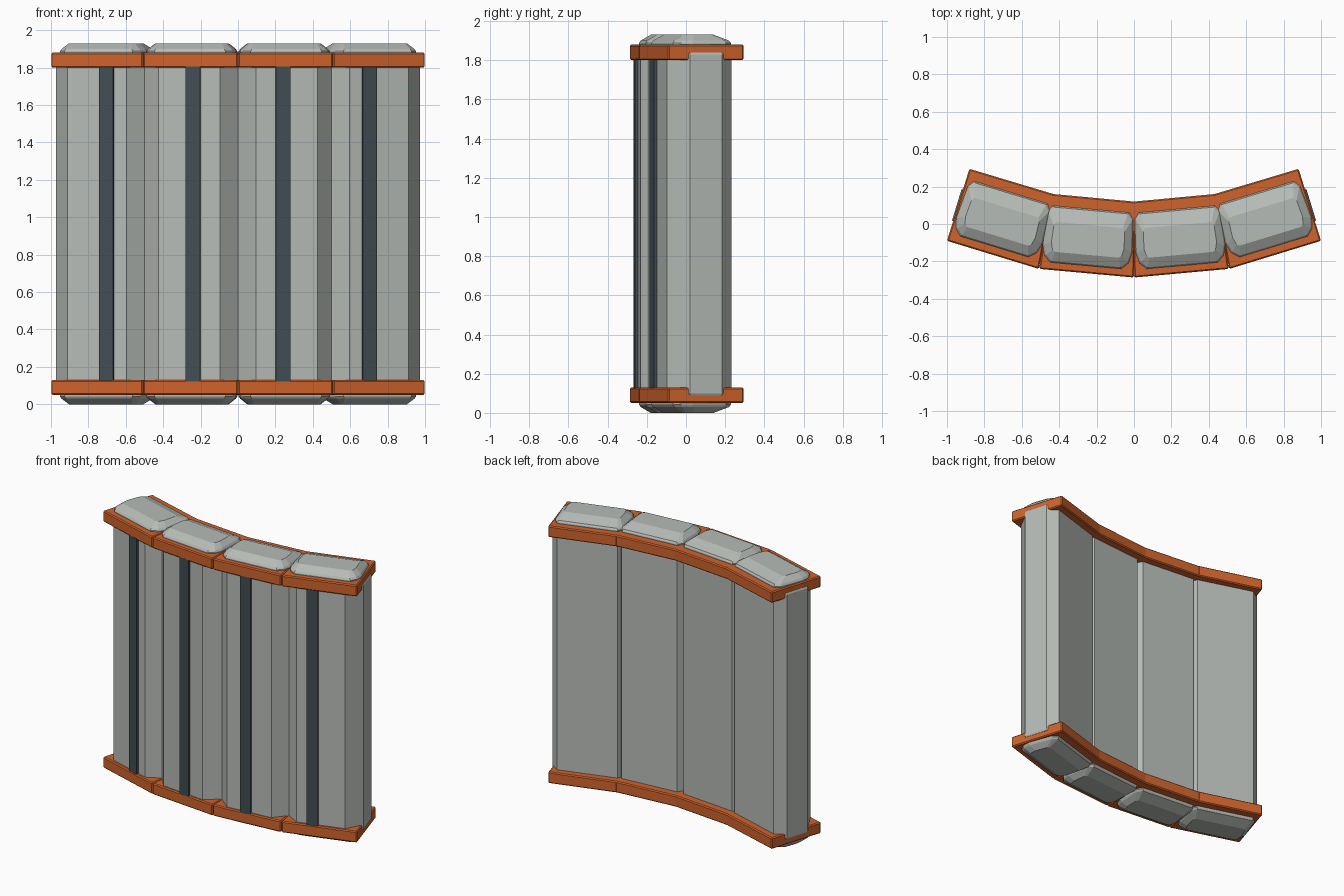
import bpy, bmesh, math
from mathutils import Matrix, Vector

cube = bpy.data.objects.get("Cube")
if cube:
    bpy.data.objects.remove(cube)

MID = 0.965  # half of the total height


def material(name, rgb):
    m = bpy.data.materials.new(name)
    m.use_nodes = True
    m.diffuse_color = (*rgb, 1)
    m.node_tree.nodes["Principled BSDF"].inputs["Base Color"].default_value = (*rgb, 1)
    return m


GREY = material("light_grey", (0.47, 0.50, 0.47))
DARK = material("dark_slate", (0.055, 0.075, 0.085))
ORANGE = material("orange", (0.62, 0.125, 0.025))


def loft(name, rings, mat, matrix=Matrix(), bevel=0):
    """Skin a stack of (outline, z) rings and close both ends."""
    bm = bmesh.new()
    loops = [[bm.verts.new(matrix @ Vector((x, y, z))) for x, y in pts] for pts, z in rings]
    n = len(loops[0])
    for a, b in zip(loops, loops[1:]):
        for i in range(n):
            j = (i + 1) % n
            bm.faces.new((a[i], a[j], b[j], b[i]))
    bm.faces.new(loops[0])
    bm.faces.new(loops[-1])
    if bevel:
        bmesh.ops.bevel(bm, geom=bm.edges[:], offset=bevel, segments=1, affect='EDGES')
    bmesh.ops.recalc_face_normals(bm, faces=bm.faces)
    mesh = bpy.data.meshes.new(name)
    bm.to_mesh(mesh)
    bm.free()
    mesh.materials.append(mat)
    ob = bpy.data.objects.new(name, mesh)
    bpy.context.collection.objects.link(ob)
    return ob


def symmetric(half):
    """Full outline from its +x half, listed front to back."""
    return half + [(-x, y) for x, y in reversed(half)]


def scaled(pts, sx, sy):
    return [(x * sx, y * sy) for x, y in pts]


BODY = symmetric([(0.165, -0.182), (0.258, -0.088), (0.258, 0.082), (0.205, 0.15)])
CAP = symmetric([(0.19, -0.158), (0.225, -0.125), (0.24, -0.07), (0.23, 0.11), (0.205, 0.145)])
CAP_TOP = symmetric([(0.17, -0.10), (0.185, -0.09), (0.195, -0.05), (0.19, 0.04), (0.18, 0.06)])

# Each segment: centre, turn, strip offset, rail outline
SEGMENTS = {
    "inner": ((0.243, -0.065), 5.2, -0.02,
              [(0.001, -0.286), (0.507, -0.24), (0.45, 0.162), (-0.01, 0.119)]),
    "outer": ((0.70, 0.03), 17, -0.055,
              [(0.509, -0.24), (1.0, -0.09), (0.88, 0.295), (0.43, 0.16)]),
}

for side, sign in (("left", 1), ("right", -1)):
    mirror = Matrix.Diagonal((sign, 1, 1, 1))
    for seg, (centre, turn, strip_x, rail) in SEGMENTS.items():
        tag = f"{seg}_{side}"
        place = mirror @ Matrix.Translation((*centre, 0)) @ Matrix.Rotation(math.radians(turn), 4, 'Z')

        # Panel body with a thin chamfer at both ends
        tip = scaled(BODY, 0.98, 0.98)
        loft(f"panel_{tag}", [(tip, 0.09), (BODY, 0.1), (BODY, 1.83), (tip, 1.84)], GREY, place)

        # Dark vertical strip on the front
        strip = [(strip_x + x, y) for x, y in
                 ((-0.039, -0.198), (0.039, -0.198), (0.039, -0.16), (-0.039, -0.16))]
        loft(f"front_strip_{tag}", [(strip, 0.1), (strip, 1.83)], DARK, place)

        # Rails and domed caps, the same at top and bottom
        for level, flip in (("top", 1), ("bottom", -1)):
            def z(h):
                return MID + flip * (h - MID)
            loft(f"{level}_rail_{tag}", [(rail, z(1.80)), (rail, z(1.88))], ORANGE, mirror, 0.007)
            loft(f"{level}_cap_{tag}",
                 [(CAP, z(1.85)), (CAP, z(1.888)), (scaled(CAP, 0.97, 0.95), z(1.9)),
                  (CAP_TOP, z(1.93))], GREY, place)
